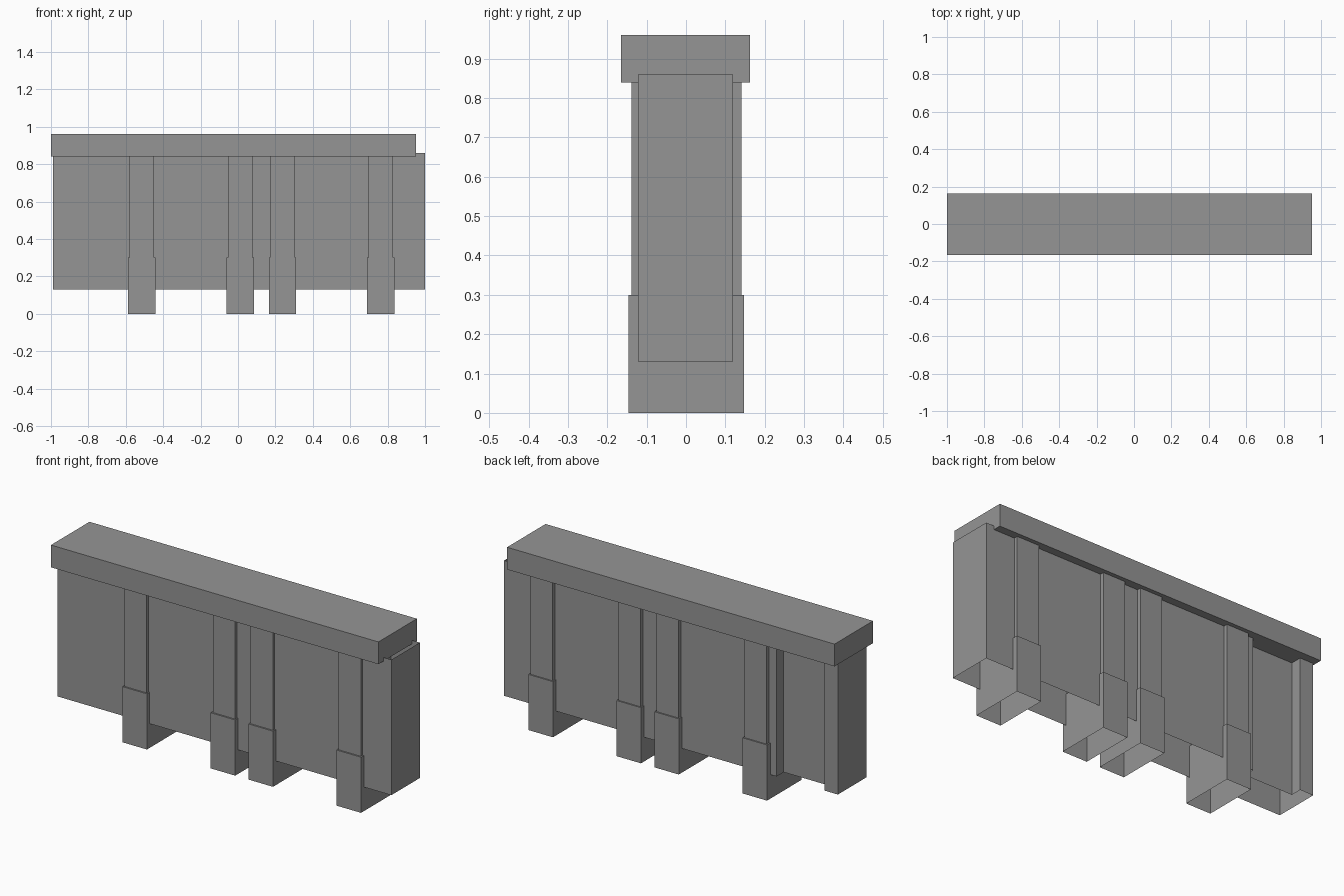
import bpy
import bmesh

cube = bpy.data.objects.get("Cube")
if cube:
    bpy.data.objects.remove(cube, do_unlink=True)

stone = bpy.data.materials.new("grey_stone")
stone.use_nodes = True
GREY = (0.3, 0.3, 0.3, 1)
stone.diffuse_color = GREY
stone.node_tree.nodes["Principled BSDF"].inputs["Base Color"].default_value = GREY


def rect(x0, x1, y0, y1):
    return [(x0, y0), (x1, y0), (x1, y1), (x0, y1)]


def loft(name, sections, closed=False):
    """Join (outline, height) sections; ends stay open unless closed."""
    bm = bmesh.new()
    rings = [[bm.verts.new((x, y, z)) for x, y in outline] for outline, z in sections]
    for low, high in zip(rings, rings[1:]):
        n = len(low)
        for i in range(n):
            j = (i + 1) % n
            bm.faces.new((low[i], low[j], high[j], high[i]))
    if closed:
        bm.faces.new(rings[0][::-1])
        bm.faces.new(rings[-1])
    mesh = bpy.data.meshes.new(name)
    bm.to_mesh(mesh)
    bm.free()
    mesh.materials.append(stone)
    obj = bpy.data.objects.new(name, mesh)
    bpy.context.collection.objects.link(obj)
    return obj


# Wall shell, with a recess in the back near one end
BACK, RECESS = 0.12, 0.06
wall_outline = [(-0.99, -0.122), (1.0, -0.122), (1.0, BACK), (-0.625, BACK),
                (-0.625, RECESS), (-0.911, RECESS), (-0.911, BACK), (-0.99, BACK)]
loft("wall", [(wall_outline, 0.13), (wall_outline, 0.86)])

# Coping slab along the top
slab = rect(-1.0, 0.953, -0.165, 0.163)
loft("coping", [(slab, 0.84), (slab, 0.96)], closed=True)

# Posts with a slightly wider foot
for number, x in enumerate((-0.514, 0.0125, 0.238, 0.763), 1):
    foot = rect(x - 0.073, x + 0.073, -0.146, 0.148)
    shaft = rect(x - 0.066, x + 0.066, -0.138, 0.141)
    loft(f"post_{number}", [(foot, 0), (foot, 0.3), (shaft, 0.3), (shaft, 0.84)])
